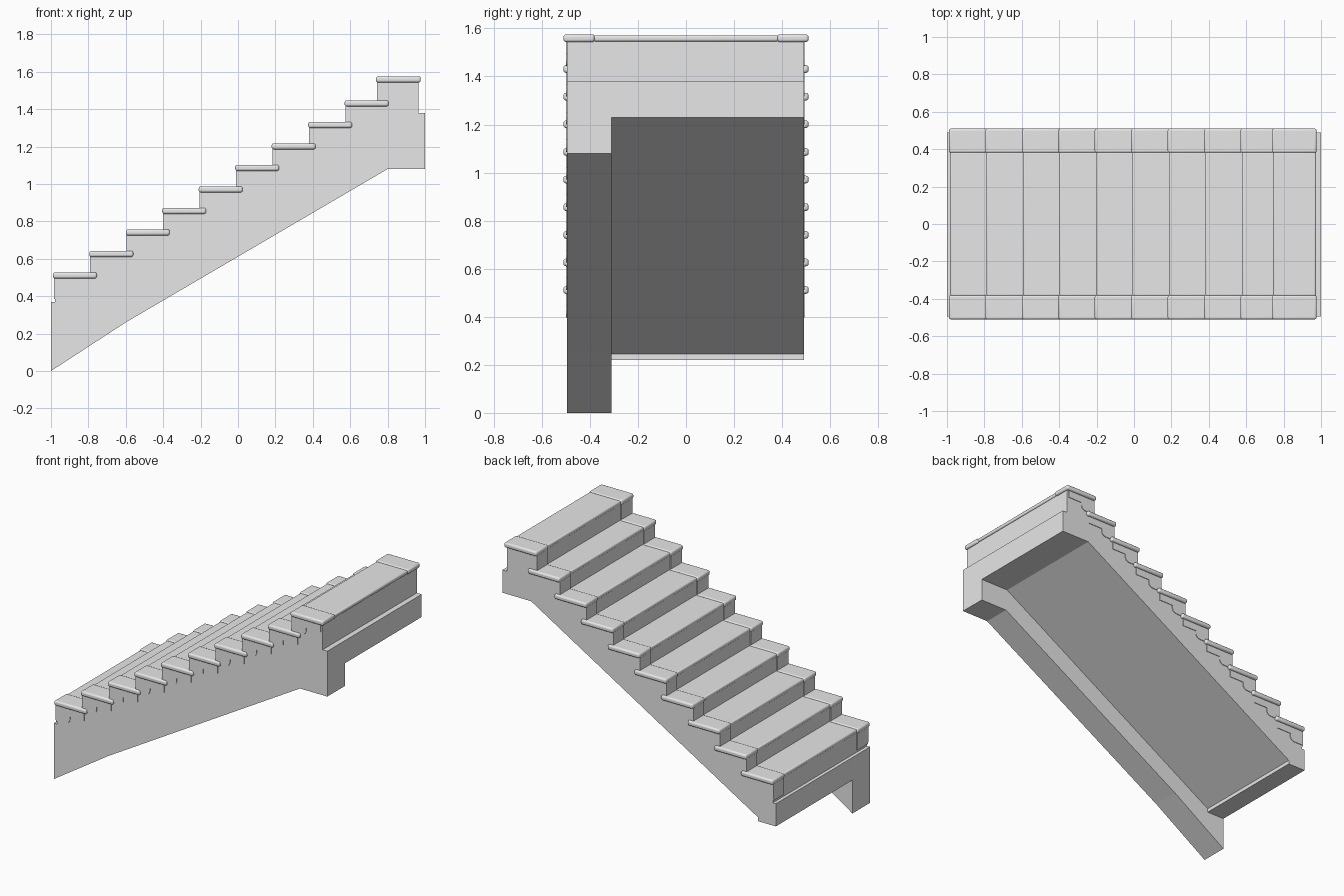
import bpy
import bmesh
import math

cube = bpy.data.objects.get("Cube")
if cube:
    bpy.data.objects.remove(cube, do_unlink=True)

grey = bpy.data.materials.new("plain grey")
grey.use_nodes = True
grey.diffuse_color = (0.8, 0.8, 0.8, 1)
grey.node_tree.nodes["Principled BSDF"].inputs["Base Color"].default_value = (0.8, 0.8, 0.8, 1)

# Each step: riser position, tread centre height and tread end
STEPS = [(-0.99 + 0.195 * i, 0.511 + 0.115 * i, -0.755 + 0.195 * i) for i in range(9)]
STEPS.append((0.737, 1.559, 0.977))
FRONT, BACK = -0.495, 0.49


def finish(name, bm):
    bmesh.ops.recalc_face_normals(bm, faces=bm.faces)
    mesh = bpy.data.meshes.new(name)
    bm.to_mesh(mesh)
    bm.free()
    mesh.materials.append(grey)
    obj = bpy.data.objects.new(name, mesh)
    bpy.context.collection.objects.link(obj)
    return obj


def extrude_profile(name, points, y0, y1):
    """Extrude an (x, z) outline from y0 to y1."""
    bm = bmesh.new()
    face = bm.faces.new([bm.verts.new((x, y0, z)) for x, z in points])
    result = bmesh.ops.extrude_face_region(bm, geom=[face])
    verts = [v for v in result["geom"] if isinstance(v, bmesh.types.BMVert)]
    bmesh.ops.translate(bm, verts=verts, vec=(0, y1 - y0, 0))
    return finish(name, bm)


def slab(name, x, y, z, round_edge=0):
    """Box from three ranges, with optional rounded edges."""
    obj = extrude_profile(name, [(x[0], z[0]), (x[1], z[0]), (x[1], z[1]), (x[0], z[1])], *y)
    if round_edge:
        bevel = obj.modifiers.new("rounded", "BEVEL")
        bevel.width = round_edge
        bevel.segments = 3
        bpy.ops.object.select_all(action="DESELECT")
        obj.select_set(True)
        bpy.context.view_layer.objects.active = obj
        bpy.ops.object.shade_smooth_by_angle(angle=math.radians(40))
    return obj


# Stepped top outline shared by the stringer and the flight
stair_line = [(-1, 0.37), (-0.98, 0.37)]
level = 0.37
for x, z, end in STEPS:
    if level > 0.37:
        stair_line.append((x + 0.012, level))
    level = z - 0.005
    stair_line.append((x + 0.012, level))
stair_line += [(0.965, level), (0.965, 1.38), (1, 1.38)]
stair_line[1] = (STEPS[0][0] + 0.012, 0.37)

# Deep front stringer and shallower flight with its sloping soffit
extrude_profile("front_stringer",
                stair_line + [(1, 1.08), (0.8, 1.08), (-0.6, 0.26), (-1, 0)], FRONT, -0.31)
extrude_profile("stair_flight",
                stair_line + [(1, 1.23), (0.79, 1.23), (-0.87, 0.245), (-0.87, 0.22), (-1, 0.22)],
                -0.31, BACK)

for i, (x, z, end) in enumerate(STEPS):
    n = i + 1
    # Tread centre, set back slightly between the end caps
    slab(f"tread_{n}", (x + 0.007, end - 0.004), (-0.385, 0.385), (z - 0.013, z + 0.012), 0.008)
    for side, sign, wall in (("front", -1, FRONT), ("back", 1, BACK)):
        # Overhanging end cap that returns past the next riser
        y0, y1 = sorted((sign * 0.38, sign * 0.51))
        slab(f"tread_cap_{side}_{n}", (x, end), (y0, y1), (z - 0.016, z + 0.016), 0.011)
        # Corner block beside the riser
        y0, y1 = sorted((sign * 0.385, wall))
        slab(f"riser_block_{side}_{n}", (x + 0.005, x + 0.06), (y0, y1), (z - 0.125, z - 0.01))
        # Thin scrolled bracket under the cap
        y0, y1 = sorted((wall, wall + sign * 0.004))
        back = min(x + 0.215, 0.96)
        curve = [(x + 0.075 + 0.035 * math.cos(a), z - 0.085 - 0.03 * math.sin(a))
                 for a in (math.pi * k / 8 for k in range(5))]
        extrude_profile(f"bracket_{side}_{n}",
                        [(x + 0.005, z - 0.01), (back, z - 0.01), (back, z - 0.065),
                         (x + 0.11, z - 0.065)] + curve + [(x + 0.005, z - 0.115)], y0, y1)
